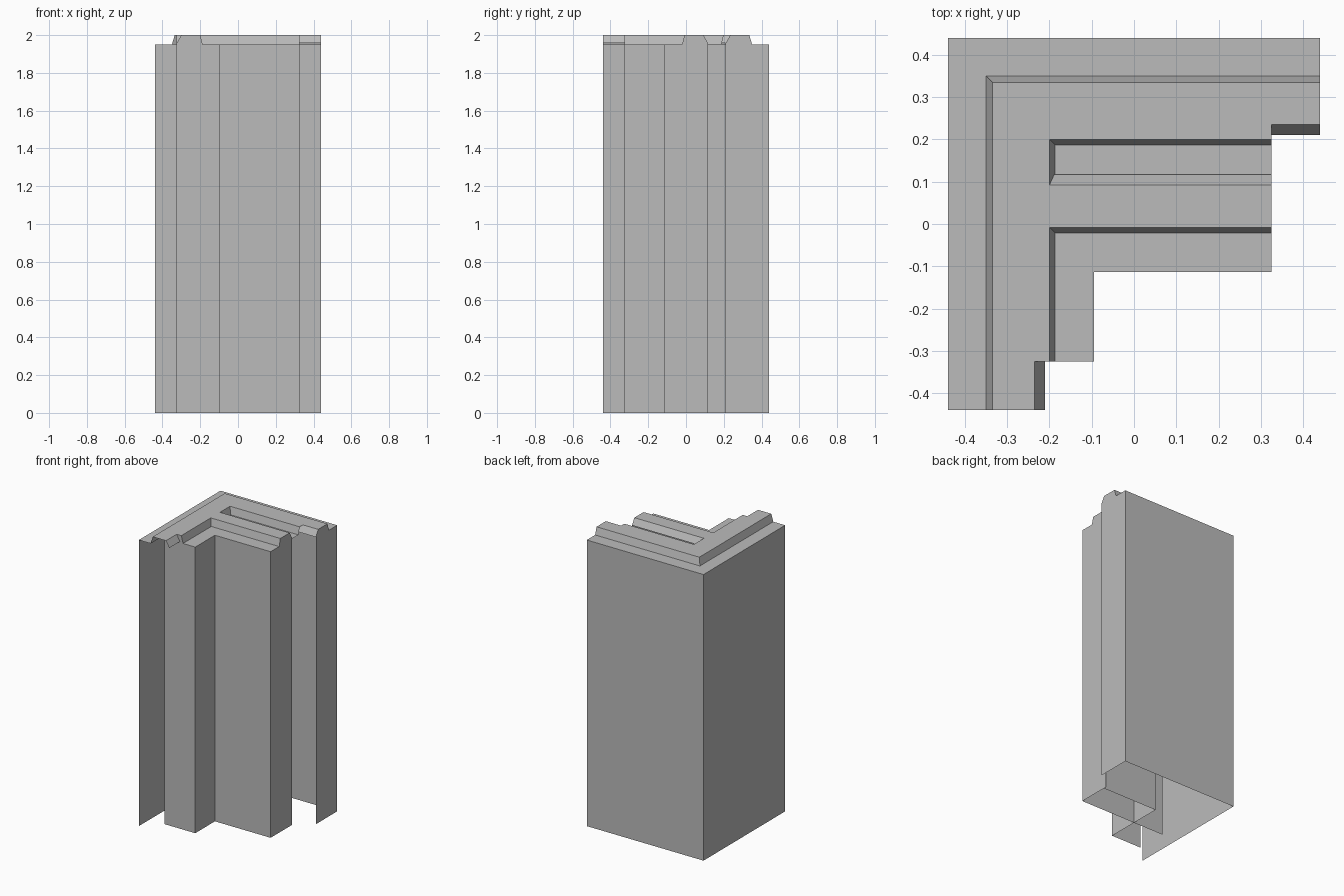
import bpy
import bmesh

cube = bpy.data.objects.get("Cube")
if cube:
    bpy.data.objects.remove(cube, do_unlink=True)

grey = bpy.data.materials.new("plain grey")
grey.use_nodes = True
colour = (0.5, 0.5, 0.5, 1)
grey.diffuse_color = colour
grey.node_tree.nodes["Principled BSDF"].inputs["Base Color"].default_value = colour


def sweep(name, profile, path, start_cap=False, end_cap=False):
    """Sweep a (depth, height) profile; path(depth) gives the mitred plan points."""
    bm = bmesh.new()
    rails = [[bm.verts.new((x, y, z)) for x, y in path(d)] for d, z in profile]
    for a, b in zip(rails, rails[1:]):
        for i in range(len(a) - 1):
            bm.faces.new((a[i], b[i], b[i + 1], a[i + 1]))
    # Flat end caps reach down to the ground on both sides
    for wanted, index in ((start_cap, 0), (end_cap, -1)):
        if wanted:
            loop = [rail[index] for rail in rails]
            for rail in (rails[-1], rails[0]):
                x, y, z = rail[index].co
                if z > 0:
                    foot = bm.verts.new((x, y, 0))
                    if rail is rails[-1]:
                        loop.append(foot)
                    else:
                        loop.insert(0, foot)
            bm.faces.new(loop if index else loop[::-1])
    mesh = bpy.data.meshes.new(name)
    bm.to_mesh(mesh)
    bm.free()
    mesh.materials.append(grey)
    obj = bpy.data.objects.new(name, mesh)
    bpy.context.collection.objects.link(obj)
    return obj


def corner(half):
    """Right-angled path around the back corner, offset inwards by depth."""
    return lambda d: [(d - half, -half), (d - half, half - d), (half, half - d)]


def straight(half, back):
    return lambda d: [(-half, back - d), (half, back - d)]


# Outer wall with its raised rim, and the stepped ledge used by both inner walls
outer_profile = [(0, 0), (0, 1.95), (0.09, 1.95), (0.105, 2), (0.205, 2), (0.23, 1.957)]
ledge_profile = [(0, 1.957), (0.025, 2), (0.125, 2), (0.138, 1.95), (0.23, 1.95), (0.23, 0)]

sweep("outer_corner_wall", outer_profile, corner(0.44), end_cap=True)
sweep("inner_corner_wall", ledge_profile, corner(0.325), start_cap=True)
sweep("front_wall", ledge_profile, straight(0.325, 0.117), end_cap=True)
